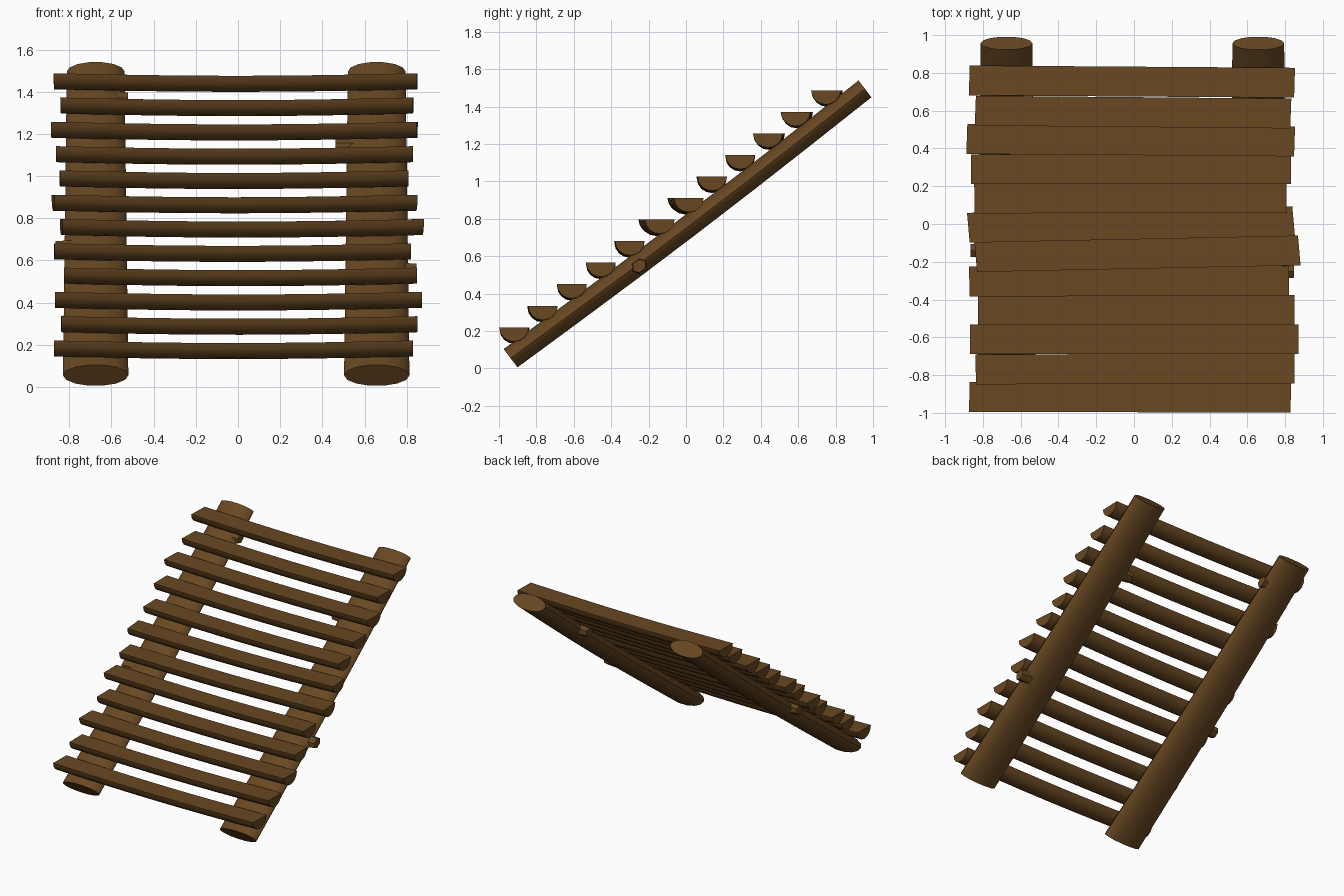
import bpy, bmesh, math
from mathutils import Vector

if "Cube" in bpy.data.objects:
    bpy.data.objects.remove(bpy.data.objects["Cube"])

wood = bpy.data.materials.new("wood")
wood.diffuse_color = (0.14, 0.065, 0.016, 1)
wood.use_nodes = True
wood.node_tree.nodes["Principled BSDF"].inputs["Base Color"].default_value = wood.diffuse_color

A = math.atan2(1.44, 1.895)                      # slope of the stair
ALONG = Vector((0, math.cos(A), math.sin(A)))
NORMAL = Vector((0, -math.sin(A), math.cos(A)))
X = Vector((1, 0, 0))


def loft(name, rings):
    """Skin a list of point rings and cap both ends."""
    bm = bmesh.new()
    loops = [[bm.verts.new(p) for p in r] for r in rings]
    n = len(loops[0])
    for a, b in zip(loops, loops[1:]):
        for i in range(n):
            j = (i + 1) % n
            bm.faces.new((a[i], a[j], b[j], b[i]))
    bm.faces.new(loops[0][::-1])
    bm.faces.new(loops[-1])
    bmesh.ops.recalc_face_normals(bm, faces=bm.faces)
    me = bpy.data.meshes.new(name)
    bm.to_mesh(me)
    bm.free()
    ob = bpy.data.objects.new(name, me)
    bpy.context.collection.objects.link(ob)
    me.materials.append(wood)
    bpy.ops.object.select_all(action='DESELECT')
    ob.select_set(True)
    bpy.context.view_layer.objects.active = ob
    bpy.ops.object.shade_smooth_by_angle(angle=math.radians(40))
    return ob


def ellipse(c, u, v, ru, rv, n):
    return [c + u * ru * math.cos(2 * math.pi * i / n)
            + v * rv * math.sin(2 * math.pi * i / n) for i in range(n)]


# Two flattened, slightly sagging, tapering support logs
START = Vector((0, -0.938, 0.055))
LENGTH = 2.38
for side, x in (("left", -0.675), ("right", 0.658)):
    rings = []
    for k in range(7):
        t = k / 6
        c = START + X * x + ALONG * LENGTH * t - NORMAL * 0.014 * math.sin(math.pi * t)
        rings.append(ellipse(c, X, NORMAL, 0.155 - 0.018 * t, 0.063 - 0.005 * t, 14))
    loft(side + "_log", rings)

# Cut branch stubs: x at root, x at tip, y, z
for i, (x0, x1, y, z) in enumerate([(-0.70, -0.865, -0.14, 0.655), (0.70, 0.847, -0.25, 0.548),
                                    (-0.62, -0.522, 0.78, 1.36), (0.60, 0.462, 0.51, 1.145)]):
    loft(f"branch_stub_{i + 1}", [ellipse(Vector((x, y, z)), ALONG, NORMAL, r, r * 0.8, 6)
                                  for x, r in ((x0, 0.055), (x1, 0.042))])

# Half-log steps: left x, right x, left centre y, right centre y
STEPS = [(-0.872, 0.83, -0.915, -0.92), (-0.838, 0.85, -0.77, -0.765),
         (-0.867, 0.872, -0.61, -0.61), (-0.825, 0.85, -0.455, -0.455),
         (-0.872, 0.82, -0.305, -0.30), (-0.838, 0.875, -0.175, -0.14),
         (-0.877, 0.845, -0.02, 0.015), (-0.845, 0.808, 0.135, 0.14),
         (-0.862, 0.83, 0.29, 0.29), (-0.885, 0.85, 0.45, 0.437),
         (-0.84, 0.83, 0.60, 0.585), (-0.872, 0.85, 0.76, 0.748)]
for i, (xl, xr, yl, yr) in enumerate(STEPS):
    top = 0.22 + 0.1152 * i
    rings = []
    for k in range(9):
        t = k / 8
        y = yl + (yr - yl) * t
        z = top - 0.012 * math.sin(math.pi * t)
        skew = (yr - yl) * 0.5                   # ends square to the turned step
        ring = []
        for s in range(9):
            a = math.pi + math.pi * s / 8
            ring.append(Vector((xl + (xr - xl) * t - skew * math.cos(a) * 0.4,
                                y + 0.079 * math.cos(a), z + 0.076 * math.sin(a))))
        rings.append(ring)
    loft(f"step_{i + 1}", rings)
